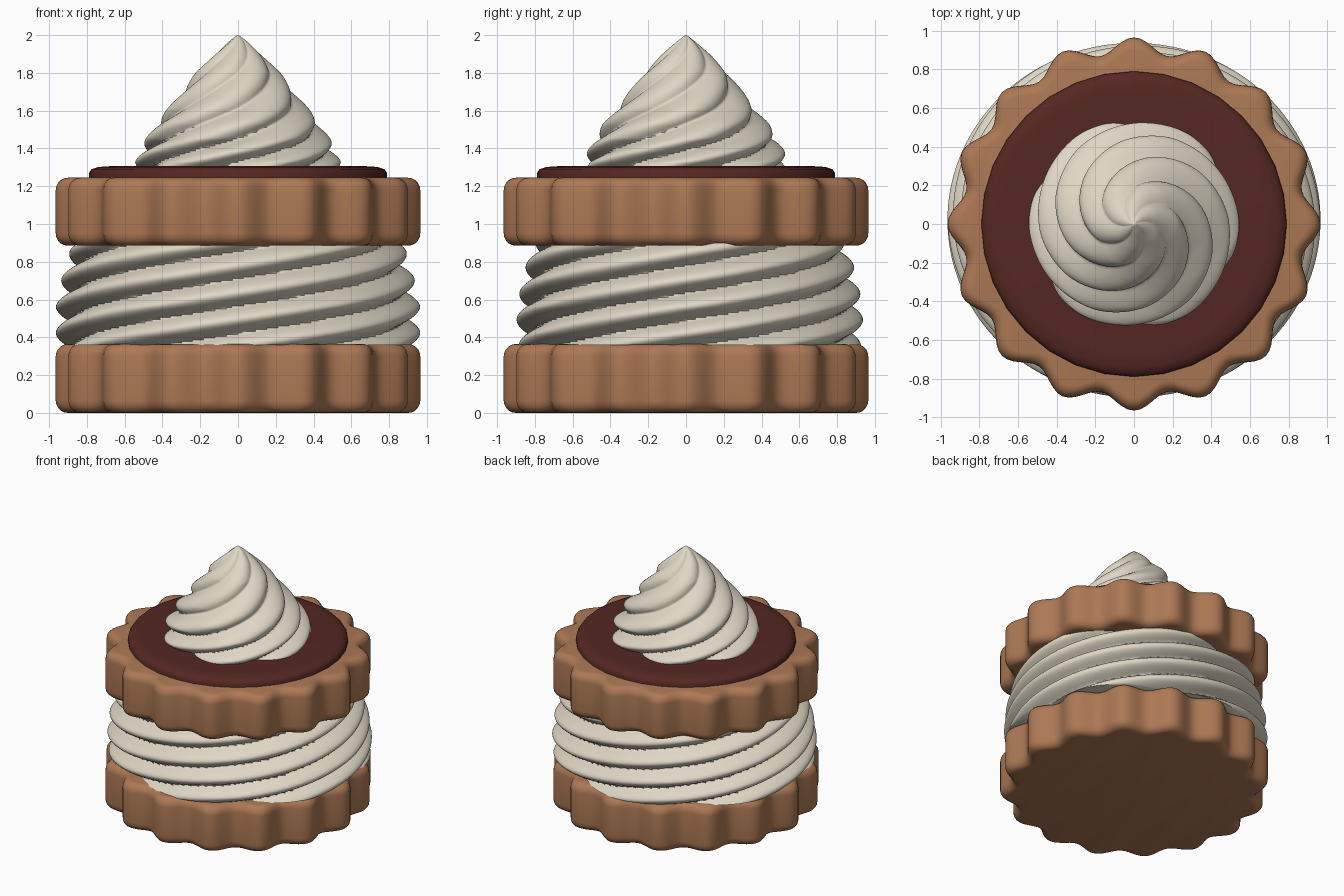
import bpy, bmesh
from math import sin, cos, pi, radians

if "Cube" in bpy.data.objects:
    bpy.data.objects.remove(bpy.data.objects["Cube"])


def material(name, rgb):
    m = bpy.data.materials.new(name)
    m.diffuse_color = (*rgb, 1)
    m.use_nodes = True
    m.node_tree.nodes["Principled BSDF"].inputs["Base Color"].default_value = m.diffuse_color
    return m


def interp(table, z):
    for (z0, v0), (z1, v1) in zip(table, table[1:]):
        if z <= z1:
            return v0 + (v1 - v0) * (z - z0) / (z1 - z0)
    return table[-1][1]


def stacked_rings(name, heights, point, segments, mat, angle=40):
    """Closed solid from rings; point(i, z, theta) gives x, y."""
    bm = bmesh.new()
    rings = []
    for i, z in enumerate(heights):
        rings.append([bm.verts.new((*point(i, z, 2 * pi * k / segments), z))
                      for k in range(segments)])
    for a, b in zip(rings, rings[1:]):
        for k in range(segments):
            n = (k + 1) % segments
            bm.faces.new((a[k], a[n], b[n], b[k]))
    bm.faces.new(rings[0][::-1])
    bm.faces.new(rings[-1])
    me = bpy.data.meshes.new(name)
    bm.to_mesh(me)
    bm.free()
    ob = bpy.data.objects.new(name, me)
    bpy.context.collection.objects.link(ob)
    me.materials.append(mat)
    bpy.context.view_layer.objects.active = ob
    ob.select_set(True)
    bpy.ops.object.shade_smooth_by_angle(angle=radians(angle))
    ob.select_set(False)
    return ob


def rounded_profile(z0, z1, r, steps=5):
    """(inset, z) pairs with rounded lower and upper edges."""
    arc = [(r * (1 - sin(t)), r * (1 - cos(t)))
           for t in (pi / 2 * i / steps for i in range(steps + 1))]
    return [(i, z0 + h) for i, h in arc] + [(i, z1 - h) for i, h in arc[::-1]]


biscuit_mat = material("biscuit", (0.42, 0.19, 0.09))
jam_mat = material("jam", (0.09, 0.02, 0.016))
cream_mat = material("cream", (0.74, 0.68, 0.56))


# Fluted biscuits with 16 scallops
def biscuit(name, z0, z1):
    prof = rounded_profile(z0, z1, 0.065)

    def point(i, z, t):
        r = 0.925 + 0.04 * cos(16 * t) - prof[i][0]
        return r * cos(t), r * sin(t)
    stacked_rings(name, [p[1] for p in prof], point, 192, biscuit_mat)


biscuit("bottom_biscuit", 0.0, 0.365)
biscuit("top_biscuit", 0.885, 1.245)

# Jam disc
jam = [(0.79, 1.23), (0.79, 1.27), (0.775, 1.29), (0.74, 1.302), (0.68, 1.306)]
stacked_rings("jam_disc", [p[1] for p in jam],
              lambda i, z, t: (jam[i][0] * cos(t), jam[i][0] * sin(t)), 32, jam_mat)


# Piped cream: six rounded ridges twisting upward
def piped_cream(name, envelope, twist, depth, rows, sy=1.0, oy=0.0):
    z0, z1 = envelope[0][0], envelope[-1][0]

    def point(i, z, t):
        ridge = abs(cos(3 * (t - radians(interp(twist, z)))))
        r = interp(envelope, z) * (1 - depth * (1 - ridge))
        return r * cos(t), r * sin(t) * sy + oy
    heights = [z0 + (z1 - z0) * i / rows for i in range(rows + 1)]
    stacked_rings(name, heights, point, 180, cream_mat, 60)


piped_cream("cream_filling",
            [(0.36, 0.955), (0.42, 0.965), (0.56, 0.965), (0.71, 0.935),
             (0.86, 0.89), (0.90, 0.87)],
            [(0.36, -25), (0.90, 198.6)], 0.10, 60, 0.95, 0.02)
piped_cream("cream_swirl",
            [(1.30, 0.54), (1.33, 0.545), (1.38, 0.525), (1.45, 0.49), (1.53, 0.44),
             (1.61, 0.375), (1.69, 0.31), (1.80, 0.225), (1.90, 0.125),
             (1.97, 0.045), (2.0, 0.004)],
            [(1.30, -12), (1.33, 0), (1.45, 60), (1.61, 120), (1.80, 180), (2.0, 235)],
            0.15, 80)
